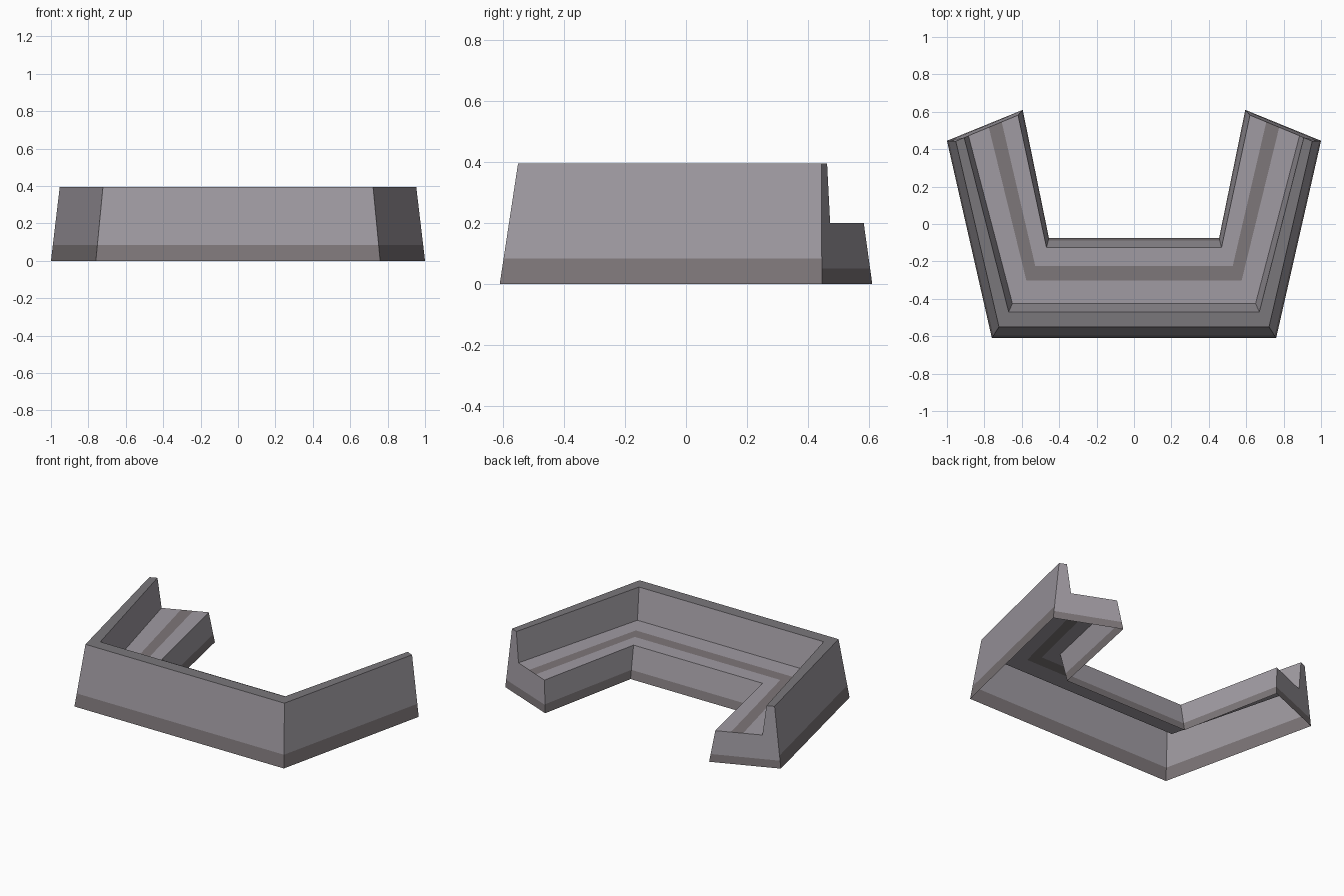
import bpy, bmesh
from mathutils import Vector

if "Cube" in bpy.data.objects:
    bpy.data.objects.remove(bpy.data.objects["Cube"])

# Flat colours
def mat(name, rgb):
    m = bpy.data.materials.new(name)
    m.diffuse_color = (*rgb, 1)
    m.use_nodes = True
    m.node_tree.nodes["Principled BSDF"].inputs["Base Color"].default_value = m.diffuse_color
    return m

STONE, DIRT, RIM = 0, 1, 2
mats = [mat("stone grey", (0.352, 0.328, 0.361)),
        mat("dirt brown grey", (0.207, 0.184, 0.192)),
        mat("rim grey", (0.195, 0.186, 0.199))]

# Cross-section rails: (corner x, corner y, end x, end y, z), outside to inside
outer_foot = (0.76, -0.61, 1.0, 0.445, 0.0)
outer_top = (0.722, -0.55, 0.953, 0.443, 0.395)
inner_top = (0.67, -0.47, 0.908, 0.462, 0.395)
wall_foot = (0.65, -0.425, 0.885, 0.472, 0.2)
step_edge = (0.468, -0.125, 0.62, 0.582, 0.2)
step_foot = (0.455, -0.075, 0.595, 0.61, 0.0)

def between(a, b, t):
    return tuple(p + (q - p) * t for p, q in zip(a, b))

rails = [outer_foot, between(outer_foot, outer_top, 0.21), outer_top, inner_top, wall_foot,
         between(wall_foot, step_edge, 0.41), between(wall_foot, step_edge, 0.67),
         step_edge, between(step_foot, step_edge, 0.27), step_foot]
colours = [DIRT, STONE, RIM, STONE, STONE, DIRT, STONE, STONE, DIRT]

# Sweep the section along the three walls, open underneath
bm = bmesh.new()
rows = []
for cx, cy, ex, ey, z in rails:
    rows.append([bm.verts.new(p) for p in
                 ((-ex, ey, z), (-cx, cy, z), (cx, cy, z), (ex, ey, z))])
for a, b, colour in zip(rows, rows[1:], colours):
    for i in range(3):
        f = bm.faces.new((a[i], a[i + 1], b[i + 1], b[i]))
        f.material_index = colour

# End caps with a dirty strip at the foot
caps = [bm.faces.new([r[i] for r in rows]) for i in (0, 3)]
bmesh.ops.recalc_face_normals(bm, faces=bm.faces[:])
cap_edges = {e for f in caps for e in f.edges}
cap_verts = {v for f in caps for v in f.verts}
cut = bmesh.ops.bisect_plane(bm, geom=caps + list(cap_edges) + list(cap_verts),
                             plane_co=Vector((0, 0, 0.05)), plane_no=Vector((0, 0, 1)))
for f in cut["geom"]:
    if isinstance(f, bmesh.types.BMFace) and max(v.co.z for v in f.verts) < 0.06:
        f.material_index = DIRT

mesh = bpy.data.meshes.new("stepped_wall")
bm.to_mesh(mesh)
bm.free()
for m in mats:
    mesh.materials.append(m)
wall = bpy.data.objects.new("stepped_wall", mesh)
bpy.context.collection.objects.link(wall)
